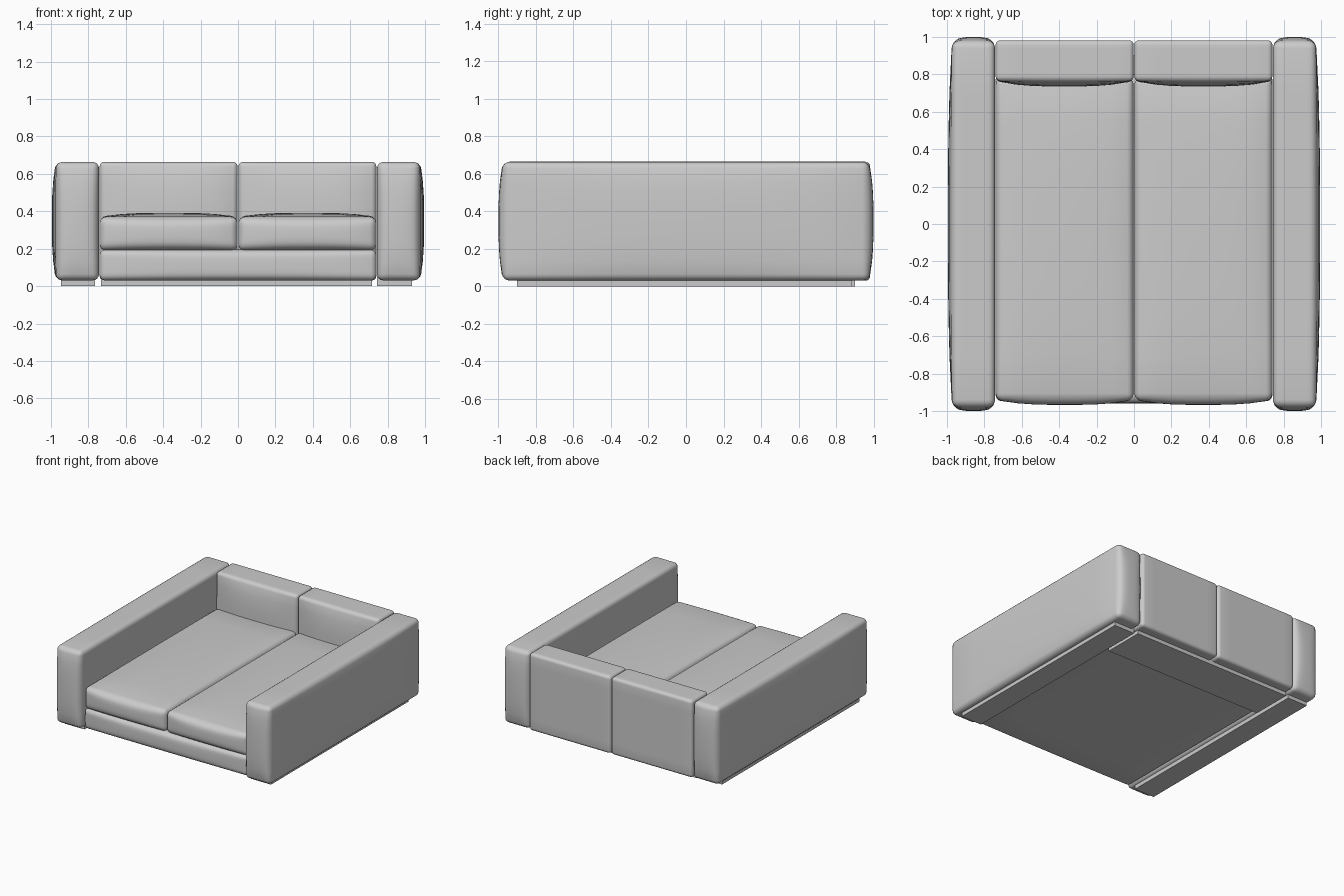
import bpy, bmesh
from mathutils import Vector

if "Cube" in bpy.data.objects:
    bpy.data.objects.remove(bpy.data.objects["Cube"])


def padded_box(name, lo, hi, radius=0.03, bulge=None, cuts=8):
    """Rounded box; bulge maps (axis, sign) to how far that face crowns outward."""
    lo, hi = Vector(lo), Vector(hi)
    mid, half = (lo + hi) / 2, (hi - lo) / 2
    bm = bmesh.new()
    bmesh.ops.create_cube(bm, size=2)
    for v in bm.verts:
        v.co = Vector([v.co[i] * half[i] for i in range(3)])
    if radius:
        bmesh.ops.bevel(bm, geom=bm.edges[:], offset=radius, segments=4,
                        profile=0.5, affect='EDGES')
    if bulge:
        # slice the faces so they can crown
        for axis in range(3):
            normal = Vector((0, 0, 0))
            normal[axis] = 1
            span = half[axis] - radius
            for k in range(1, cuts):
                bmesh.ops.bisect_plane(
                    bm, geom=bm.verts[:] + bm.edges[:] + bm.faces[:],
                    plane_co=normal * span * (2 * k / cuts - 1), plane_no=normal)
        for v in bm.verts:
            u = [v.co[i] / half[i] for i in range(3)]
            move = Vector((0, 0, 0))
            for (axis, sign), amount in bulge.items():
                side = max(0, u[axis] * sign)
                a, b = [i for i in range(3) if i != axis]
                fall = max(0, 1 - abs(u[a]) ** 3) * max(0, 1 - abs(u[b]) ** 3)
                move[axis] += sign * amount * side * fall
            v.co += move
    for v in bm.verts:
        v.co += mid
    bmesh.ops.recalc_face_normals(bm, faces=bm.faces[:])
    mesh = bpy.data.meshes.new(name)
    bm.to_mesh(mesh)
    bm.free()
    obj = bpy.data.objects.new(name, mesh)
    bpy.context.collection.objects.link(obj)
    if radius:
        bpy.ops.object.select_all(action='DESELECT')
        obj.select_set(True)
        bpy.context.view_layer.objects.active = obj
        bpy.ops.object.shade_smooth_by_angle()
    return obj


X, Y, Z = 0, 1, 2

for side, s in (("left", -1), ("right", 1)):
    # armrest: flat inside, crowned outside and at both ends
    xs = sorted((s * 0.743, s * 0.973))
    padded_box(side + "_arm", (xs[0], -0.975, 0.03), (xs[1], 0.975, 0.664), 0.035,
               {(X, s): 0.022, (Y, 1): 0.025, (Y, -1): 0.025})
    # seat and back cushions
    xs = sorted((s * 0.002, s * 0.74))
    padded_box(side + "_seat_cushion", (xs[0], -0.94, 0.19), (xs[1], 0.78, 0.37), 0.035,
               {(Z, 1): 0.022, (Y, -1): 0.027})
    padded_box(side + "_back_cushion", (xs[0], 0.765, 0.03), (xs[1], 0.982, 0.664), 0.025,
               {(Y, -1): 0.03})

# upholstered base under the seat
padded_box("seat_base", (-0.74, -0.945, 0.03), (0.74, 0.8, 0.195), 0.03,
           {(Y, -1): 0.015})

# low plinths under the arms and the back
padded_box("left_arm_plinth", (-0.947, -0.9, 0), (-0.765, 0.885, 0.05), 0)
padded_box("right_arm_plinth", (0.743, -0.9, 0), (0.93, 0.885, 0.05), 0)
padded_box("back_plinth", (-0.733, 0.56, 0), (0.717, 0.9, 0.05), 0)
